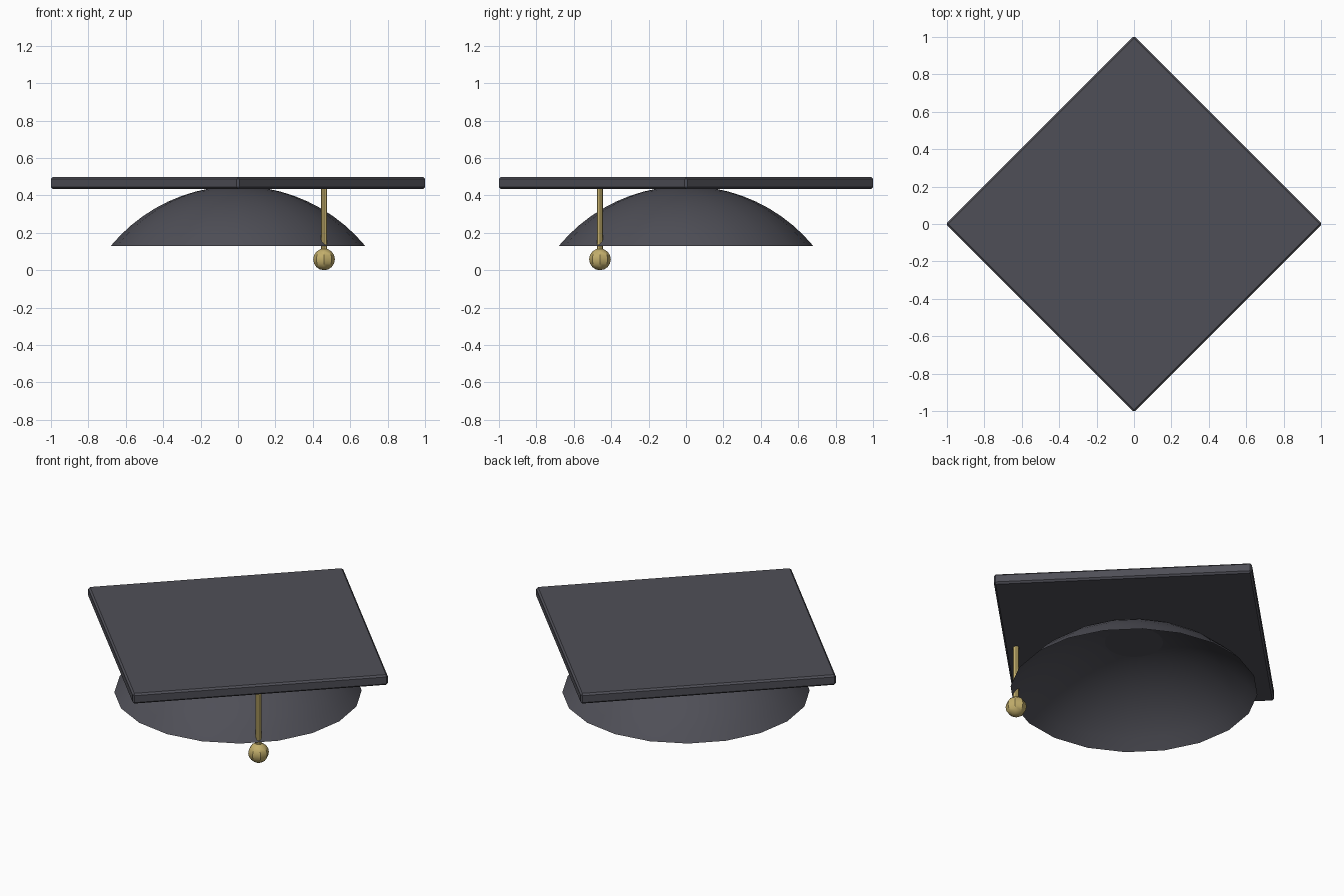
import bpy, bmesh, math
from mathutils import Matrix, Vector

cube = bpy.data.objects.get("Cube")
if cube:
    bpy.data.objects.remove(cube, do_unlink=True)


def material(name, rgb):
    m = bpy.data.materials.new(name)
    m.use_nodes = True
    m.diffuse_color = (*rgb, 1)
    m.node_tree.nodes["Principled BSDF"].inputs["Base Color"].default_value = (*rgb, 1)
    return m


CLOTH = material("charcoal_cloth", (0.078, 0.078, 0.095))
GOLD = material("gold_thread", (0.55, 0.43, 0.15))


def finish(name, bm, mat, smooth_angle=None):
    mesh = bpy.data.meshes.new(name)
    bm.to_mesh(mesh)
    bm.free()
    mesh.materials.append(mat)
    obj = bpy.data.objects.new(name, mesh)
    bpy.context.collection.objects.link(obj)
    if smooth_angle:
        bpy.ops.object.select_all(action='DESELECT')
        obj.select_set(True)
        bpy.context.view_layer.objects.active = obj
        bpy.ops.object.shade_smooth_by_angle(angle=math.radians(smooth_angle))
    return obj


# Square board turned 45 degrees, with a small chamfer on every edge
BOARD_BOTTOM, BOARD_TOP = 0.435, 0.497
bm = bmesh.new()
bmesh.ops.create_cube(bm, size=1)
bmesh.ops.scale(bm, vec=(1.424, 1.424, BOARD_TOP - BOARD_BOTTOM), verts=bm.verts)
bmesh.ops.bevel(bm, geom=bm.edges[:], offset=0.01, segments=1, affect='EDGES')
bmesh.ops.rotate(bm, matrix=Matrix.Rotation(math.pi / 4, 3, 'Z'), verts=bm.verts)
bmesh.ops.translate(bm, vec=(0, 0, (BOARD_BOTTOM + BOARD_TOP) / 2), verts=bm.verts)
finish("board", bm, CLOTH)

# Open spherical dome under the board
RIM_RADIUS, RIM_Z, APEX_Z, SIDES, RINGS = 0.68, 0.13, 0.45, 20, 10
height = APEX_Z - RIM_Z
radius = (RIM_RADIUS ** 2 + height ** 2) / (2 * height)
spread = math.asin(RIM_RADIUS / radius)
bm = bmesh.new()
arc = []
for i in range(RINGS + 1):
    a = spread * (1 - i / RINGS)
    arc.append(bm.verts.new((radius * math.sin(a), 0, APEX_Z - radius * (1 - math.cos(a)))))
profile = [bm.edges.new(pair) for pair in zip(arc, arc[1:])]
bmesh.ops.spin(bm, geom=arc + profile, cent=(0, 0, 0), axis=(0, 0, 1),
               angle=2 * math.pi, steps=SIDES, use_duplicate=False)
bmesh.ops.remove_doubles(bm, verts=bm.verts, dist=1e-4)
bmesh.ops.recalc_face_normals(bm, faces=bm.faces)
if sum(f.normal.z for f in bm.faces) < 0:
    bmesh.ops.reverse_faces(bm, faces=bm.faces)
finish("dome", bm, CLOTH, 30)

# Tassel cord and bead hanging at the front left edge
TASSEL = Vector((0.46, -0.46, 0))
bm = bmesh.new()
bmesh.ops.create_cone(bm, cap_ends=True, segments=8, radius1=0.017, radius2=0.017, depth=0.34,
                      matrix=Matrix.Translation(TASSEL + Vector((0, 0, 0.275))))
finish("tassel_cord", bm, GOLD, 30)

bm = bmesh.new()
bmesh.ops.create_uvsphere(bm, u_segments=8, v_segments=8, radius=0.058,
                          matrix=Matrix.Translation(TASSEL + Vector((0, 0, 0.058))))
finish("tassel_bead", bm, GOLD, 30)
